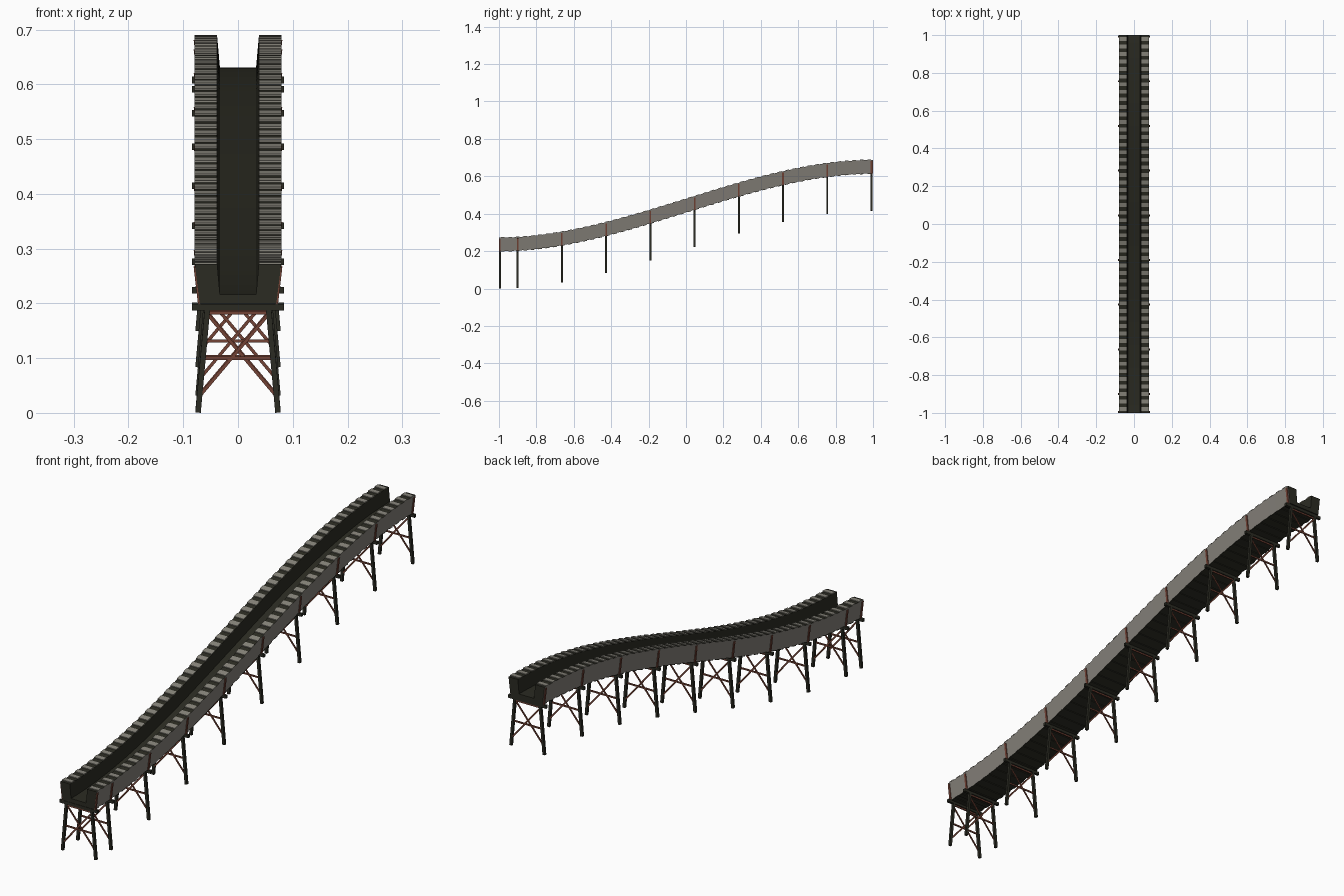
import bpy, bmesh
from mathutils import Vector

cube = bpy.data.objects.get("Cube")
if cube:
    bpy.data.objects.remove(cube)


def material(name, rgb):
    m = bpy.data.materials.new(name)
    m.use_nodes = True
    m.diffuse_color = (*rgb, 1)
    m.node_tree.nodes["Principled BSDF"].inputs["Base Color"].default_value = (*rgb, 1)
    return m


dark = material("dark timber", (0.024, 0.024, 0.016))
grey = material("grey side panel", (0.23, 0.215, 0.19))
plank = material("weathered plank", (0.24, 0.23, 0.195))
rust = material("rusty iron", (0.17, 0.055, 0.035))


def rise(y):
    """Height of the underside: an S curve with level ends."""
    t = min(max((y + 1) / 2, 0), 1)
    return 0.2 + 0.415 * t * t * (3 - 2 * t)


def make(name, bm, mats):
    bmesh.ops.recalc_face_normals(bm, faces=bm.faces)
    me = bpy.data.meshes.new(name)
    bm.to_mesh(me)
    bm.free()
    for m in mats:
        me.materials.append(m)
    ob = bpy.data.objects.new(name, me)
    bpy.context.collection.objects.link(ob)
    return ob


def loft(bm, section, ys, grey_edges=()):
    """Sweep an x/height section along the slope."""
    rings = [[bm.verts.new((x, y, rise(y) + h)) for x, h in section] for y in ys]
    n = len(section)
    for a, b in zip(rings, rings[1:]):
        for i in range(n):
            j = (i + 1) % n
            f = bm.faces.new((a[i], a[j], b[j], b[i]))
            f.material_index = int(i in grey_edges)
    bm.faces.new(rings[0])
    bm.faces.new(rings[-1])


def bar(bm, start, end, width, depth):
    """Box beam between two points at the same y."""
    a, b = Vector(start), Vector(end)
    d = (b - a).normalized()
    side = Vector((d.z, 0, -d.x)) * width / 2
    out = Vector((0, depth / 2, 0))
    ends = [[bm.verts.new(p + s * side + o * out)
             for s, o in ((-1, -1), (1, -1), (1, 1), (-1, 1))] for p in (a, b)]
    for i in range(4):
        j = (i + 1) % 4
        bm.faces.new((ends[0][i], ends[0][j], ends[1][j], ends[1][i]))
    bm.faces.new(ends[0])
    bm.faces.new(ends[1])


# Trough: floor and two thick walls, with grey outer sides
STEPS = 50
PITCH = 2 / STEPS
WALL = 0.072
half = [(0.070, 0), (0.079, WALL), (0.038, WALL), (0.033, 0.016)]
section = half + [(-x, h) for x, h in reversed(half)]
bm = bmesh.new()
loft(bm, section, [-1 + PITCH * i for i in range(STEPS + 1)], (0, 6))
make("trough", bm, [dark, grey])

# Planks across the wall tops, and slats under the floor
tops, slats = bmesh.new(), bmesh.new()
for i in range(STEPS):
    y = -1 + PITCH * (i + 0.25)
    ys = (y, y + PITCH / 2)
    for s in (-1, 1):
        loft(tops, [(s * 0.038, WALL), (s * 0.0795, WALL),
                    (s * 0.0795, WALL + 0.003), (s * 0.038, WALL + 0.003)], ys)
    loft(slats, [(-0.07, -0.003), (0.07, -0.003), (0.07, 0), (-0.07, 0)], ys)
make("wall_top_planks", tops, [plank])
make("floor_slats", slats, [dark])

# Trestles: the first at the low end, the rest evenly spaced
stations = [-0.995] + [-0.9 + 0.2365 * i for i in range(9)]
stations[-1] = 0.992
legs, beams, braces, straps = (bmesh.new() for _ in range(4))
for y in stations:
    z = rise(y)
    bar(beams, (-0.084, y, z - 0.007), (0.084, y, z - 0.007), 0.012, 0.01)
    bar(braces, (-0.064, y, z - 0.1), (0.064, y, z - 0.1), 0.006, 0.004)
    bar(braces, (-0.057, y, z - 0.017), (0.057, y, z - 0.017), 0.006, 0.004)
    for s in (-1, 1):
        bar(legs, (s * 0.073, y, z - 0.1995), (s * 0.056, y, z - 0.012), 0.01, 0.01)
        bar(braces, (s * 0.069, y + s * 0.003, z - 0.168),
            (-s * 0.058, y + s * 0.003, z - 0.017), 0.006, 0.003)
        bar(straps, (s * 0.0705, y, z - 0.002), (s * 0.0785, y, z + 0.066), 0.005, 0.009)
make("trestle_legs", legs, [dark])
make("trestle_cap_beams", beams, [dark])
make("trestle_braces", braces, [rust])
make("side_straps", straps, [rust])
